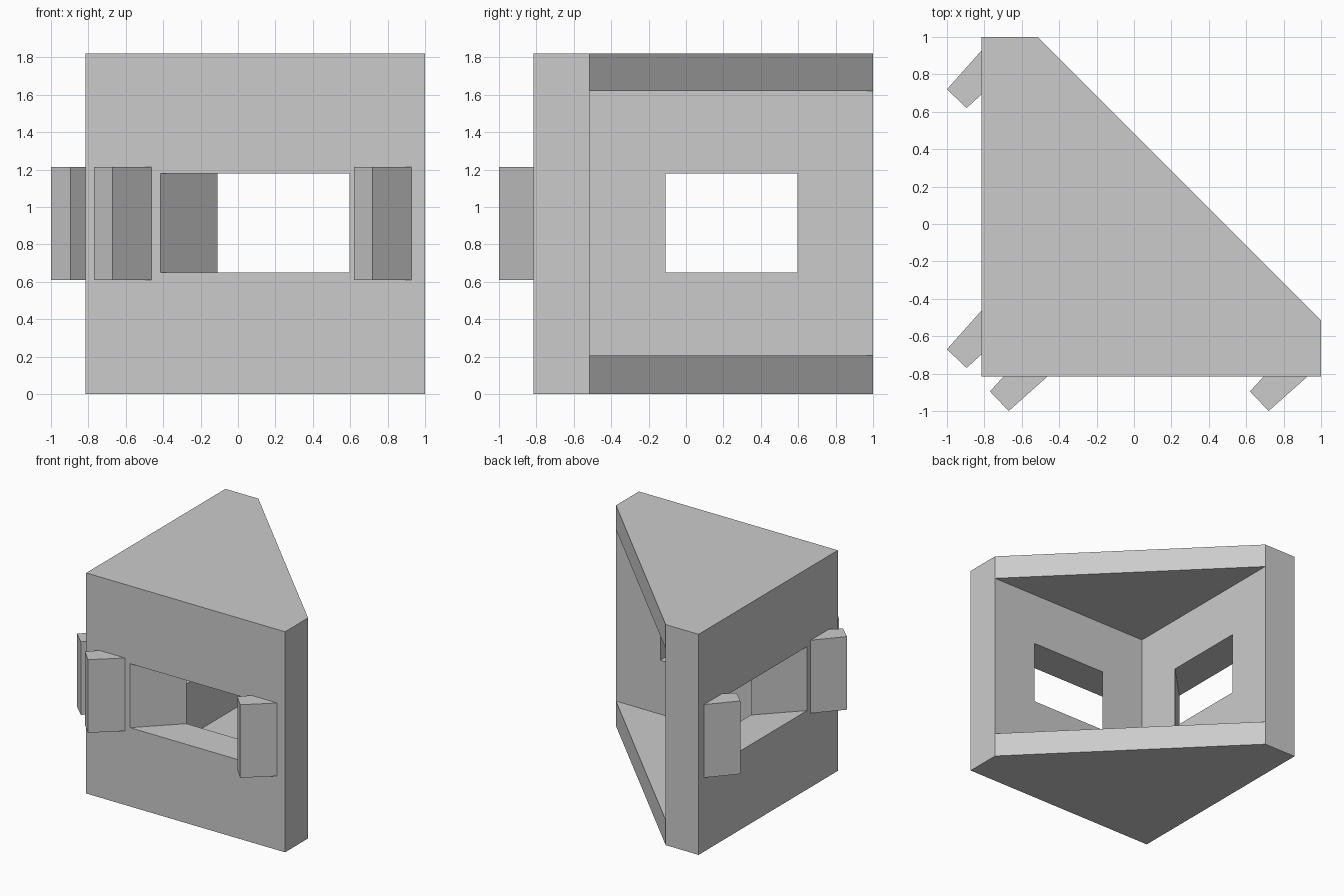
import bpy
import bmesh

cube = bpy.data.objects.get("Cube")
if cube:
    bpy.data.objects.remove(cube, do_unlink=True)

grey = bpy.data.materials.new("plain grey")
grey.use_nodes = True
colour = (0.6, 0.6, 0.6, 1)
grey.diffuse_color = colour
grey.node_tree.nodes["Principled BSDF"].inputs["Base Color"].default_value = colour


def prism(name, plan, low, high):
    """Extrude a plan outline between two heights."""
    bm = bmesh.new()
    base = bm.faces.new([bm.verts.new((x, y, low)) for x, y in plan])
    top = bmesh.ops.extrude_face_region(bm, geom=[base])["geom"]
    bmesh.ops.translate(bm, vec=(0, 0, high - low),
                        verts=[v for v in top if isinstance(v, bmesh.types.BMVert)])
    bmesh.ops.recalc_face_normals(bm, faces=bm.faces)
    mesh = bpy.data.meshes.new(name)
    bm.to_mesh(mesh)
    bm.free()
    mesh.materials.append(grey)
    obj = bpy.data.objects.new(name, mesh)
    bpy.context.collection.objects.link(obj)
    return obj


def swap(plan):
    """Mirror a plan across the diagonal, from the front wall to the side wall."""
    return [(y, x) for x, y in plan]


def cut(target, cutter):
    """Subtract the cutter, bake the result and remove the cutter."""
    cutter.hide_render = True
    mod = target.modifiers.new("cut", 'BOOLEAN')
    mod.operation = 'DIFFERENCE'
    mod.solver = 'EXACT'
    mod.object = cutter
    graph = bpy.context.evaluated_depsgraph_get()
    baked = bpy.data.meshes.new_from_object(target.evaluated_get(graph))
    target.modifiers.clear()
    target.data = baked
    bpy.data.objects.remove(cutter, do_unlink=True)


OUT, IN, END = -0.815, -0.515, 1.0   # outer wall, inner wall, wall end

# Corner body with a thick floor and roof
body = prism("corner_body", [(OUT, OUT), (END, OUT), (END, IN), (IN, END), (OUT, END)],
             0, 1.82)

# Hollow open along the diagonal
cut(body, prism("hollow_cutter", [(IN, IN), (1.2, IN), (1.2, 1.2), (IN, 1.2)], 0.205, 1.62))

# Windows with one splayed jamb
window = [(-0.517, -0.915), (0.595, -0.915), (0.595, -0.415), (-0.008, -0.415)]
for name, plan in (("front", window), ("side", swap(window))):
    cut(body, prism(name + "_window_cutter", plan, 0.65, 1.178))

# Slanted tabs beside each window
for place, shift in (("near", 0), ("far", 1.39)):
    tab = [(x + shift, y) for x, y in
           [(-0.77, -0.895), (-0.67, -1), (-0.462, OUT), (-0.451, -0.805),
            (-0.688, -0.805), (-0.697, OUT)]]
    prism("front_tab_" + place, tab, 0.61, 1.213)
    prism("side_tab_" + place, swap(tab), 0.61, 1.213)
